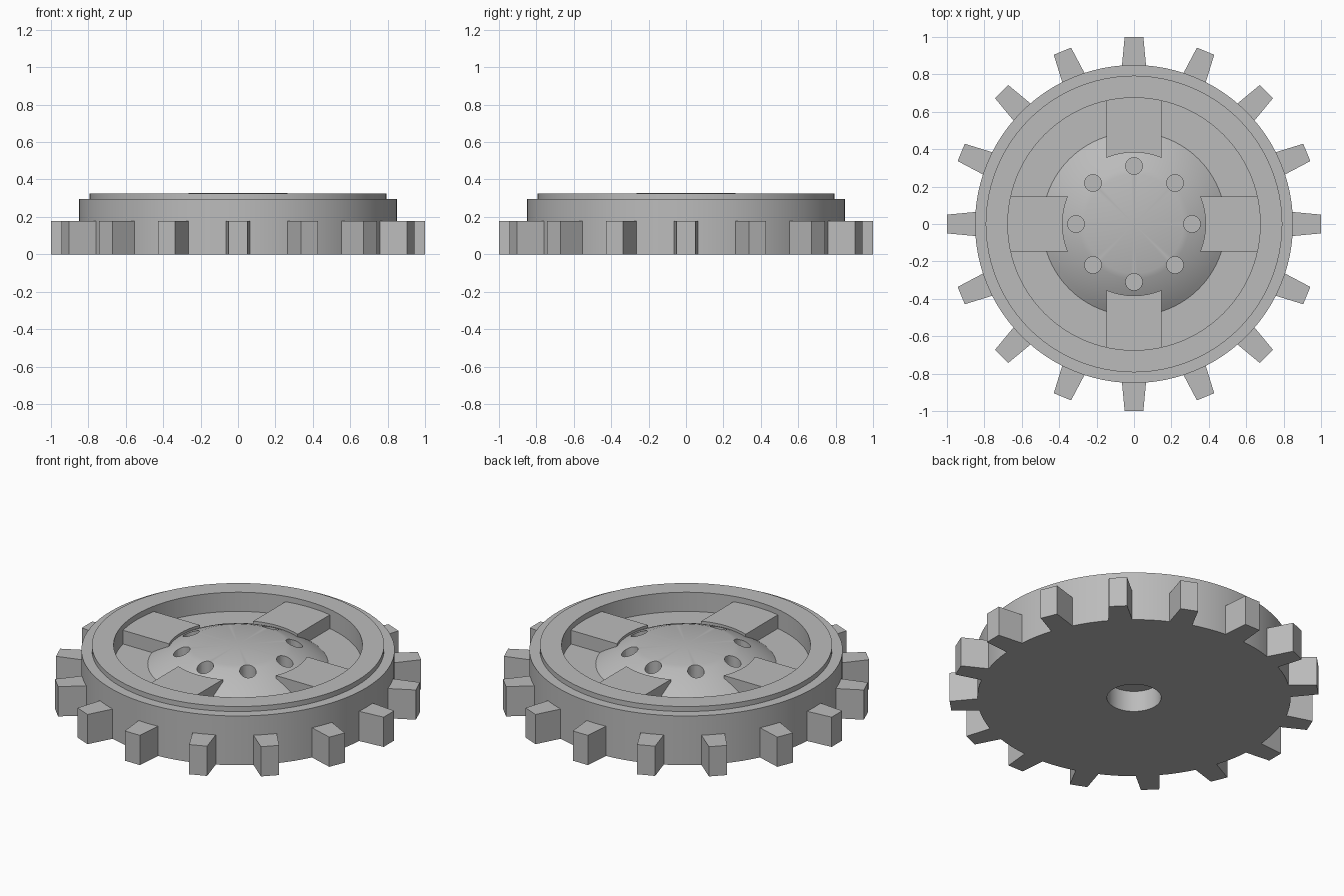
import bpy, bmesh, math
from mathutils import Matrix, Vector

if "Cube" in bpy.data.objects:
    bpy.data.objects.remove(bpy.data.objects["Cube"])

grey = bpy.data.materials.new("plain_grey")
grey.diffuse_color = (0.5, 0.5, 0.5, 1)
grey.use_nodes = True
grey.node_tree.nodes["Principled BSDF"].inputs["Base Color"].default_value = grey.diffuse_color


def make_object(name, bm, smooth=True):
    bmesh.ops.recalc_face_normals(bm, faces=bm.faces)
    mesh = bpy.data.meshes.new(name)
    bm.to_mesh(mesh)
    bm.free()
    mesh.materials.append(grey)
    ob = bpy.data.objects.new(name, mesh)
    bpy.context.collection.objects.link(ob)
    if smooth:
        smooth_by_angle(ob)
    return ob


def smooth_by_angle(ob):
    bpy.ops.object.select_all(action='DESELECT')
    ob.select_set(True)
    bpy.context.view_layer.objects.active = ob
    bpy.ops.object.shade_smooth_by_angle(angle=math.radians(30))


def lathe(name, profile, steps=96):
    """Spin an (r, z) profile that starts and ends on the axis."""
    bm = bmesh.new()
    verts = [bm.verts.new((r, 0, z)) for r, z in profile]
    edges = [bm.edges.new(p) for p in zip(verts, verts[1:])]
    bmesh.ops.spin(bm, geom=verts + edges, cent=(0, 0, 0), axis=(0, 0, 1),
                   angle=math.tau, steps=steps, use_duplicate=False)
    bmesh.ops.remove_doubles(bm, verts=bm.verts, dist=1e-4)
    return make_object(name, bm)


def prism(bm, outline, z0, z1, turn):
    """Extrude an (x, y) outline, turned about the z axis."""
    rot = Matrix.Rotation(turn, 3, 'Z')
    face = bm.faces.new([bm.verts.new(rot @ Vector((x, y, z0))) for x, y in outline])
    top = bmesh.ops.extrude_face_region(bm, geom=[face])["geom"]
    bmesh.ops.translate(bm, vec=(0, 0, z1 - z0),
                        verts=[v for v in top if isinstance(v, bmesh.types.BMVert)])


def arc(radius, half_width, n=8):
    a = math.asin(half_width / radius)
    return [(radius * math.cos(t), radius * math.sin(t))
            for t in (-a + 2 * a * i / n for i in range(n + 1))]


# Drum with blind bore below, stepped rim and recessed floor
FLOOR = 0.21
lathe("wheel_body", [(0, 0.125), (0.147, 0.125), (0.147, 0), (0.85, 0), (0.85, 0.295),
                     (0.793, 0.295), (0.793, 0.325), (0.675, 0.325),
                     (0.675, FLOOR), (0, FLOOR)])

# Sixteen tapered teeth
bm = bmesh.new()
for i in range(16):
    prism(bm, [(0.83, -0.066), (1.0, -0.05), (1.0, 0.05), (0.83, 0.066)],
          0, 0.178, i * math.tau / 16)
make_object("teeth", bm, smooth=False)

# Hub: spherical cap with a flattened top
R, drop = 0.83, 0.67
a0, a1 = math.asin(0.49 / R), math.asin(0.265 / R)
cap = [(R * math.sin(t), FLOOR - drop + R * math.cos(t))
       for t in (a0 + (a1 - a0) * i / 8 for i in range(9))]
hub = lathe("hub_dome", [(0, FLOOR - 0.005), (0.49, FLOOR - 0.005)] + cap + [(0, cap[-1][1])])

# Ring of eight bolt holes cut through the hub down to the floor
bm = bmesh.new()
for i in range(8):
    a = i * math.tau / 8
    bmesh.ops.create_cone(bm, cap_ends=True, segments=24, radius1=0.045, radius2=0.045, depth=0.4,
                          matrix=Matrix.Translation((0.31 * math.cos(a), 0.31 * math.sin(a), 0.3)))
cutter = make_object("hole_cutter", bm, smooth=False)
cutter.hide_render = True
cutter.hide_set(True)
cut = hub.modifiers.new("bolt_holes", 'BOOLEAN')
cut.object = cutter
cut.solver = 'EXACT'
bpy.context.view_layer.objects.active = hub
bpy.ops.object.modifier_apply(modifier=cut.name)
bpy.data.objects.remove(cutter)
smooth_by_angle(hub)

# Four pads from the rim wall over the edge of the hub
bm = bmesh.new()
for i in range(4):
    prism(bm, arc(0.68, 0.147) + arc(0.383, 0.147)[::-1], FLOOR - 0.005, 0.292, i * math.tau / 4)
make_object("spoke_pads", bm)
